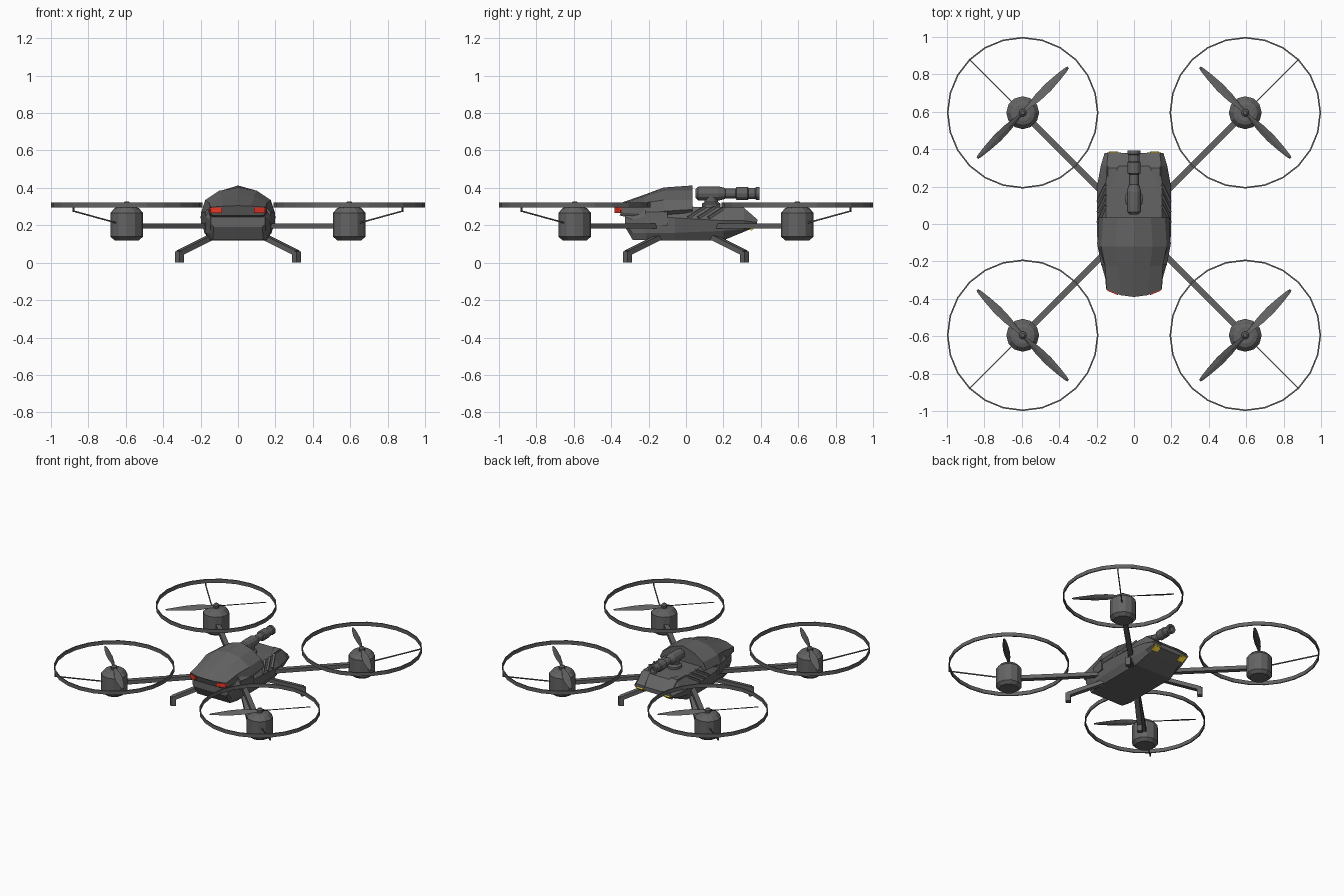
import bpy, bmesh
from math import sin, cos, pi, radians
from mathutils import Vector, Matrix

if "Cube" in bpy.data.objects:
    bpy.data.objects.remove(bpy.data.objects["Cube"])


def colour(name, rgb):
    m = bpy.data.materials.new(name)
    m.diffuse_color = (*rgb, 1)
    m.use_nodes = True
    m.node_tree.nodes["Principled BSDF"].inputs["Base Color"].default_value = m.diffuse_color
    return m


dark = colour("dark_grey", (0.125, 0.125, 0.125))
red = colour("red_light", (0.8, 0.04, 0.02))
yellow = colour("yellow_light", (0.85, 0.6, 0.03))


def loft(name, rings, closed=False, mat=dark):
    """Skin a series of equal-length point rings; cap the ends unless closed."""
    bm = bmesh.new()
    vr = [[bm.verts.new(p) for p in r] for r in rings]
    n = len(vr[0])
    pairs = list(zip(vr, vr[1:])) + ([(vr[-1], vr[0])] if closed else [])
    for a, b in pairs:
        for i in range(n):
            j = (i + 1) % n
            bm.faces.new((a[i], a[j], b[j], b[i]))
    if not closed:
        bm.faces.new(vr[0])
        bm.faces.new(vr[-1])
    bmesh.ops.recalc_face_normals(bm, faces=bm.faces)
    me = bpy.data.meshes.new(name)
    bm.to_mesh(me)
    bm.free()
    ob = bpy.data.objects.new(name, me)
    bpy.context.collection.objects.link(ob)
    me.materials.append(mat)
    return ob


def lathe(name, profile, centre, sides, axis='Z', closed=False):
    """Revolve (radius, height) pairs round an axis through centre."""
    rot = Matrix.Rotation(-pi / 2, 3, 'X') if axis == 'Y' else Matrix.Identity(3)
    rings = [[Vector(centre) + rot @ Vector((r * cos(2 * pi * i / sides), r * sin(2 * pi * i / sides), h))
              for i in range(sides)] for r, h in profile]
    return loft(name, rings, closed)


def beam(name, a, b, w, h, mat=dark):
    """Rectangular bar from a to b."""
    a, b = Vector(a), Vector(b)
    d = (b - a).normalized()
    ref = Vector((0, 0, 1)) if abs(d.z) < 0.95 else Vector((a.y, -a.x, 0))
    s = d.cross(ref).normalized()
    u = s.cross(d)
    corners = [s * w / 2 * i + u * h / 2 * j for i, j in ((-1, -1), (1, -1), (1, 1), (-1, 1))]
    return loft(name, [[p + c for c in corners] for p in (a, b)], mat=mat)


def shell(name, sections, nose=0.0):
    """Mirror half cross-sections (y, [(x, z)...]) and loft them; nose sweeps back section 0."""
    rings = []
    for k, (y, half) in enumerate(sections):
        pts = half + [(-x, z) for x, z in reversed(half) if x > 0]
        rings.append([(x, y + (nose * (x / 0.15) ** 2 if k == 0 else 0), z) for x, z in pts])
    return loft(name, rings)


# Lower hull
shell("hull", [
    (-0.325, [(0.13, 0.19), (0.145, 0.205), (0.145, 0.245), (0.12, 0.27)]),
    (-0.285, [(0.135, 0.122), (0.15, 0.16), (0.155, 0.23), (0.12, 0.29)]),
    (-0.215, [(0.15, 0.12), (0.172, 0.16), (0.175, 0.25), (0.14, 0.30)]),
    (-0.06, [(0.15, 0.12), (0.18, 0.16), (0.198, 0.24), (0.15, 0.30)]),
    (0.20, [(0.15, 0.12), (0.18, 0.17), (0.198, 0.225), (0.15, 0.298)]),
    (0.31, [(0.13, 0.165), (0.16, 0.18), (0.178, 0.225), (0.145, 0.292)]),
    (0.38, [(0.12, 0.195), (0.145, 0.20), (0.157, 0.215), (0.14, 0.225)]),
])

# Upper canopy with overhanging nose
shell("canopy", [
    (-0.39, [(0.135, 0.253), (0.15, 0.268), (0.147, 0.297), (0.07, 0.303), (0, 0.305)]),
    (-0.225, [(0.14, 0.22), (0.155, 0.26), (0.155, 0.32), (0.085, 0.355), (0, 0.363)]),
    (-0.12, [(0.16, 0.22), (0.195, 0.275), (0.175, 0.335), (0.10, 0.385), (0, 0.402)]),
    (0.035, [(0.15, 0.26), (0.19, 0.285), (0.165, 0.335), (0.09, 0.385), (0, 0.413)]),
], nose=0.042)

for s in (-1, 1):
    # Cheek step, side vents, rear deck ridges
    loft("cheek_panel", [[(s * x, y, z) for x, z in ((0.13, 0.2), (w, 0.2), (w, 0.27), (0.13, t))]
                         for y, w, t in ((-0.22, 0.175, 0.32), (-0.10, 0.198, 0.34))])
    for y in (0.01, 0.065, 0.12):
        beam("side_vent", (s * 0.193, y, 0.24), (s * 0.15, y + 0.09, 0.298), 0.016, 0.014)
    loft("rear_ridge", [[(s * x, y, z) for x, z in ((w, 0.22), (0.145, 0.22), (0.14, t), (w, t))]
                        for y, w, t in ((0.2, 0.125, 0.299), (0.30, 0.085, 0.302), (0.383, 0.07, 0.23))])

    # Red headlights wrapped round the nose corners, yellow lights under the tail
    loft("front_light", [[(s * x, y, z) for x, y in ((0.085, -0.381), (0.14, -0.358), (0.152, -0.342), (0.09, -0.34))]
                         for z in (0.266, 0.294)], mat=red)
    beam("rear_light", (s * 0.11, 0.343, 0.178), (s * 0.11, 0.381, 0.208), 0.048, 0.018, yellow)

# Turret gun on the rear deck
lathe("gun_mount", [(0.05, 0.285), (0.05, 0.315), (0.035, 0.325), (0.035, 0.36)], (0, 0.135, 0), 12)
lathe("gun", [(0.022, 0.05), (0.036, 0.065), (0.038, 0.10), (0.038, 0.175), (0.03, 0.205), (0.026, 0.21),
              (0.026, 0.265), (0.036, 0.27), (0.036, 0.33), (0.03, 0.335), (0.03, 0.37), (0.034, 0.375),
              (0.034, 0.392), (0.02, 0.392), (0.02, 0.36)], (0, 0, 0.37), 12, 'Y')

C = 0.595
for sx in (-1, 1):
    for sy in (-1, 1):
        def diag(d, z):
            return Vector((sx * d, sy * d, z))

        # Arm and landing leg
        beam("arm", diag(0.08, 0.197), diag(0.55, 0.197), 0.034, 0.028)
        beam("landing_leg", diag(0.08, 0.168), diag(0.315, 0.052), 0.034, 0.028)
        beam("landing_foot", diag(0.313, 0.06), diag(0.313, 0), 0.034, 0.034)

        # Motor pod, spinner and guard ring
        lathe("motor_pod", [(0.065, 0.12), (0.088, 0.14), (0.088, 0.265), (0.065, 0.292), (0.045, 0.298)],
              (sx * C, sy * C, 0), 12)
        lathe("spinner", [(0.02, 0.29), (0.02, 0.318), (0.01, 0.328)], (sx * C, sy * C, 0), 10)
        lathe("guard_ring", [(0.405, 0.295), (0.405, 0.322), (0.397, 0.322), (0.397, 0.295)],
              (sx * C, sy * C, 0), 24, closed=True)

        # Thin stay from pod to ring
        beam("guard_stay", diag(0.65, 0.213), diag(0.879, 0.276), 0.007, 0.007)
        beam("guard_stay_tip", diag(0.879, 0.272), diag(0.879, 0.30), 0.007, 0.007)

        # Twisted propeller blades set across the arm, counter-rotating on neighbouring pods
        along = Vector((-sx, sy, 0)).normalized()
        hand = sx * sy
        for e in (-1, 1):
            d = along * e
            across = Vector((-d.y, d.x, 0))
            rings = []
            for r, chord, pitch in ((0.0, 0.018, 35), (0.05, 0.026, 35), (0.11, 0.046, 28), (0.19, 0.05, 20),
                                    (0.27, 0.036, 14), (0.325, 0.022, 10), (0.343, 0.012, 8)):
                t = radians(pitch) * hand
                c = across * cos(t) + Vector((0, 0, sin(t)))
                n = across * -sin(t) + Vector((0, 0, cos(t)))
                p = Vector((sx * C, sy * C, 0.308)) + d * r
                rings.append([p - c * chord / 2, p - n * 0.003, p + c * chord / 2, p + n * 0.003])
            loft("propeller_blade", rings)
